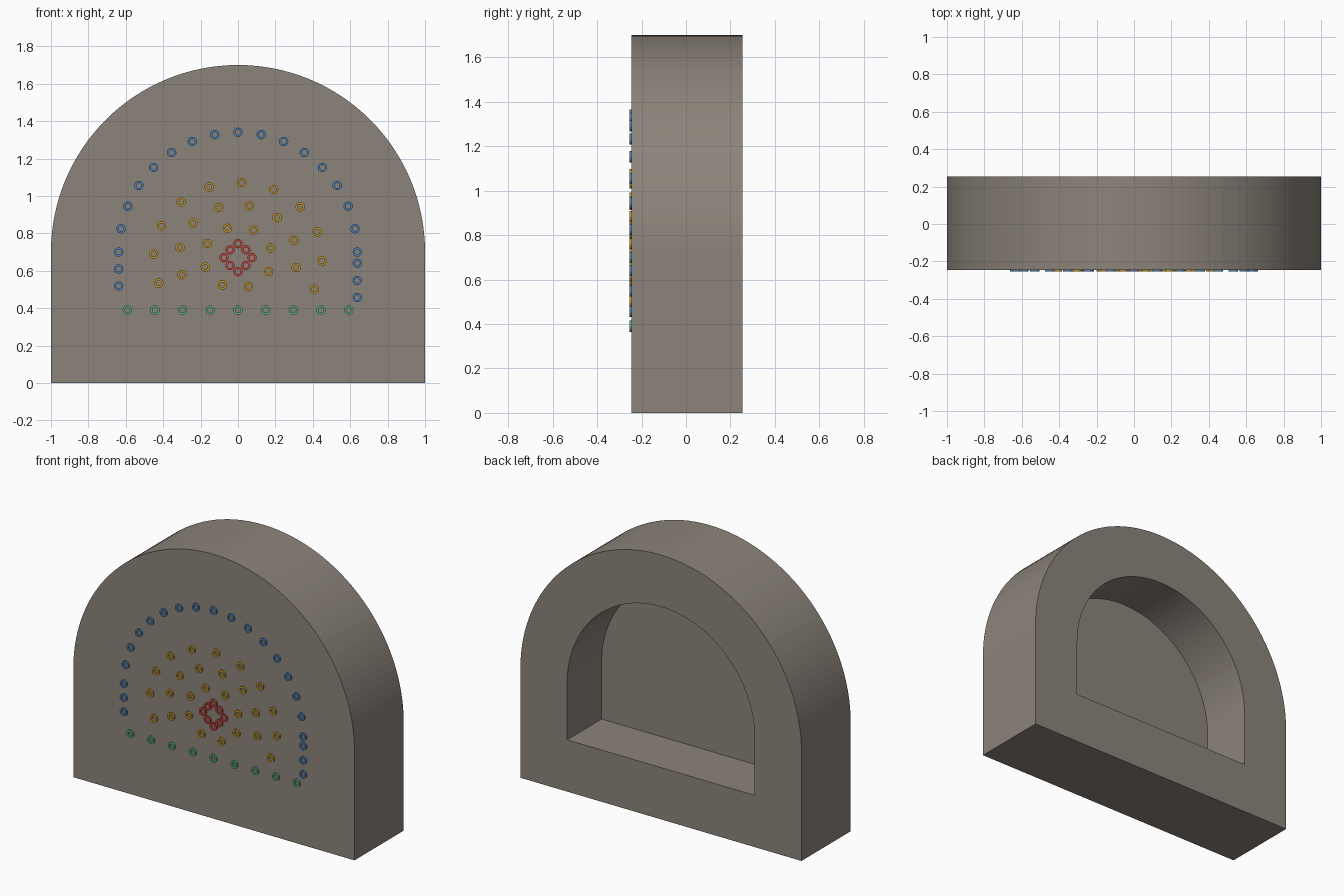
import bpy, bmesh, math

if "Cube" in bpy.data.objects:
    bpy.data.objects.remove(bpy.data.objects["Cube"])

FRONT, BACK, FLOOR = -0.245, 0.255, -0.095   # block faces and recess end wall
SPRING = 0.70                                # height where the arch starts


def material(name, rgb):
    m = bpy.data.materials.new(name)
    m.diffuse_color = (*rgb, 1)
    m.use_nodes = True
    m.node_tree.nodes["Principled BSDF"].inputs["Base Color"].default_value = m.diffuse_color
    return m


def finish(name, bm, mat):
    bmesh.ops.recalc_face_normals(bm, faces=bm.faces)
    me = bpy.data.meshes.new(name)
    bm.to_mesh(me)
    bm.free()
    me.materials.append(mat)
    ob = bpy.data.objects.new(name, me)
    bpy.context.collection.objects.link(ob)
    return ob


def arch(radius, bottom, n=64):
    """Horseshoe outline: flat floor, straight walls, semicircular roof."""
    pts = [(-radius, bottom), (radius, bottom)]
    for i in range(n + 1):
        a = math.pi * i / n
        pts.append((radius * math.cos(a), SPRING + radius * math.sin(a)))
    return pts


def loop(bm, pts, y):
    return [bm.verts.new((x, y, z)) for x, z in pts]


def bridge(bm, a, b):
    n = len(a)
    for i in range(n):
        j = (i + 1) % n
        bm.faces.new((a[i], a[j], b[j], b[i]))


# Rock block with an arched recess in the back
bm = bmesh.new()
outer, inner = arch(1.0, 0.0), arch(0.667, 0.333)
front = loop(bm, outer, FRONT)
back = loop(bm, outer, BACK)
mouth = loop(bm, inner, BACK)
end = loop(bm, inner, FLOOR)
bm.faces.new(front)
bridge(bm, front, back)
bridge(bm, back, mouth)
bridge(bm, mouth, end)
bm.faces.new(end)
finish("rock_block", bm, material("stone grey", (0.26, 0.23, 0.195)))


def collars(name, centres, mat, r_out=0.025, r_in=0.0135, n=20):
    """Short tubes standing on the front face."""
    bm = bmesh.new()
    for cx, cz in centres:
        def ring(r, y):
            return loop(bm, [(cx + r * math.cos(2 * math.pi * i / n),
                              cz + r * math.sin(2 * math.pi * i / n))
                             for i in range(n)], y)
        rings = [ring(r_out, FRONT), ring(r_out, FRONT - 0.01),
                 ring(r_in, FRONT - 0.01), ring(r_in, FRONT)]
        for k in range(4):
            bridge(bm, rings[k], rings[(k + 1) % 4])
    ob = finish(name, bm, mat)
    bpy.context.view_layer.objects.active = ob
    ob.select_set(True)
    bpy.ops.object.shade_smooth_by_angle(angle=math.radians(35))
    ob.select_set(False)


def ellipse(a, b, start, step, count):
    return [(a * math.cos(math.radians(start + step * k)),
             0.671 + b * math.sin(math.radians(start + step * k)))
            for k in range(count)]


# Contour holes along the roof and walls
contour = [(0.638 * math.cos(math.pi * k / 16), SPRING + 0.64 * math.sin(math.pi * k / 16))
           for k in range(17)]
contour += [(-0.638, 0.61), (-0.638, 0.519), (0.638, 0.64), (0.638, 0.548), (0.638, 0.457)]
collars("contour_holes", contour, material("blue", (0.07, 0.22, 0.47)))

# Floor holes in a straight row
collars("floor_holes", [(-0.592 + 0.148 * k, 0.39) for k in range(9)],
        material("green", (0.10, 0.42, 0.22)))

# Middle holes on three ellipses
middle = (ellipse(0.184, 0.164, 18, 45, 8) + ellipse(0.317, 0.282, -11, 30, 8)
          + ellipse(0.451, 0.401, -25, 22.5, 11))
collars("middle_holes", middle, material("amber", (0.55, 0.30, 0.02)))

# Central cut in a diamond
cut = [(0.075 * x, 0.67 + 0.075 * z) for x, z in ((1, 0), (0, 1), (-1, 0), (0, -1))]
cut += [(0.042 * x, 0.67 + 0.042 * z) for x in (-1, 1) for z in (-1, 1)]
collars("cut_holes", cut, material("red", (0.60, 0.06, 0.05)))
